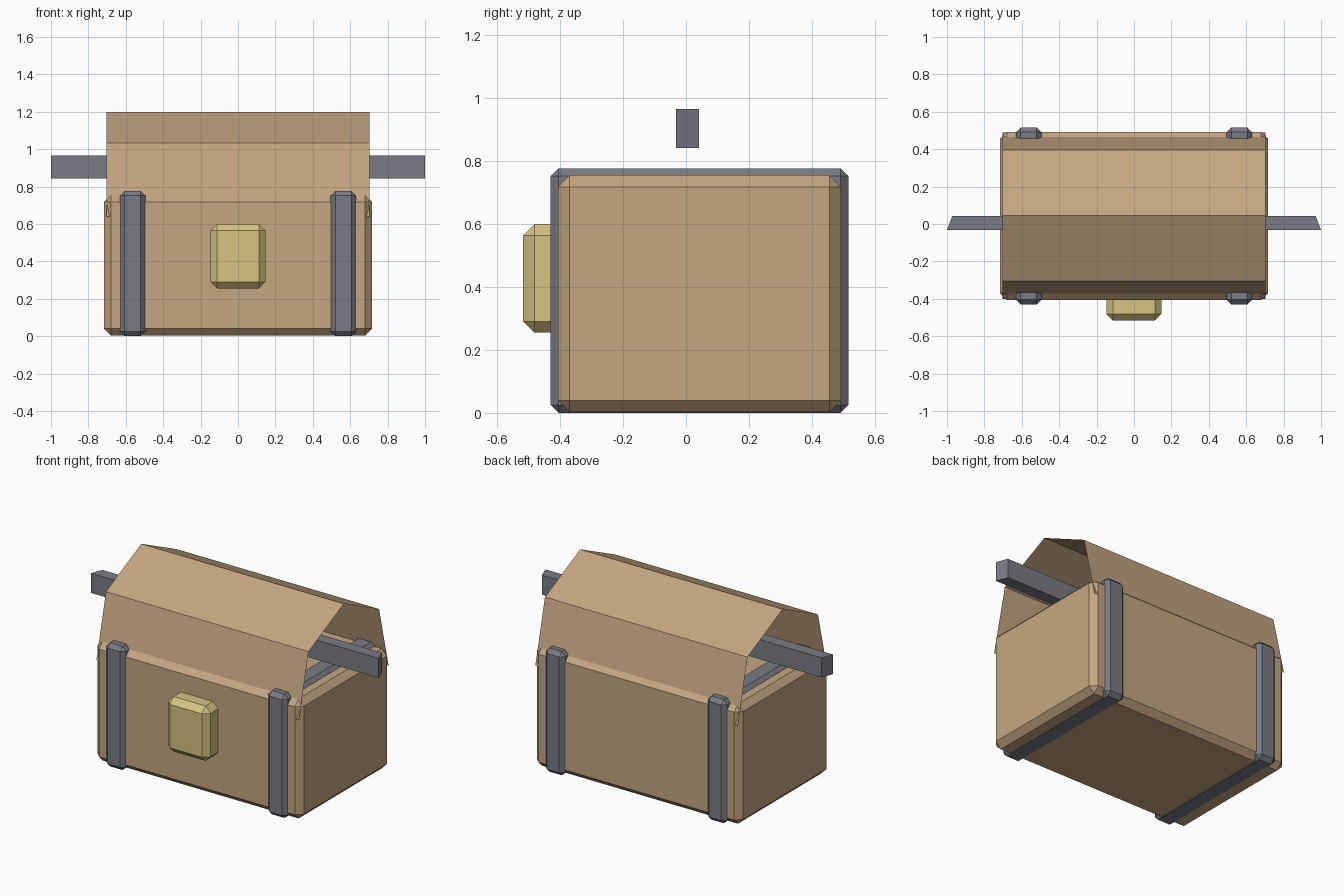
import bpy, bmesh

if "Cube" in bpy.data.objects:
    bpy.data.objects.remove(bpy.data.objects["Cube"])


def material(name, rgb):
    m = bpy.data.materials.new(name)
    m.diffuse_color = (*rgb, 1)
    m.use_nodes = True
    m.node_tree.nodes["Principled BSDF"].inputs["Base Color"].default_value = m.diffuse_color
    return m


wood = material("wood", (0.55, 0.38, 0.22))
iron = material("iron", (0.19, 0.20, 0.23))
brass = material("brass", (0.67, 0.54, 0.22))


def finish(name, bm, mat):
    me = bpy.data.meshes.new(name)
    bm.to_mesh(me)
    bm.free()
    me.materials.append(mat)
    ob = bpy.data.objects.new(name, me)
    bpy.context.collection.objects.link(ob)
    return ob


def box(name, lo, hi, bevel, mat, mitre=0):
    bm = bmesh.new()
    bmesh.ops.create_cube(bm, size=1)
    for v in bm.verts:
        back = v.co.y > 0
        for i in range(3):
            v.co[i] = hi[i] if v.co[i] > 0 else lo[i]
        if back:
            v.co.x += -mitre if v.co.x > 0 else mitre
    if bevel:
        bmesh.ops.bevel(bm, geom=bm.edges[:], offset=bevel, segments=1,
                        profile=0.5, affect='EDGES')
    return finish(name, bm, mat)


# Chest body
box("chest_body", (-0.717, -0.407, 0.003), (0.717, 0.493, 0.755), 0.037, wood)

# Iron straps around the body
for side, x in (("left", -0.563), ("right", 0.563)):
    box(side + "_strap", (x - 0.068, -0.43, 0), (x + 0.068, 0.516, 0.777), 0.025, iron)

# Front lock plate
box("lock", (-0.148, -0.517, 0.255), (0.147, -0.33, 0.60), 0.036, brass)

# Carrying bar with mitred ends
box("handle_bar", (-1, -0.032, 0.842), (1, 0.042, 0.965), 0, iron, mitre=0.028)

# Thin faceted lid, open at both ends
profile = [(-0.40, 0.64), (-0.305, 1.033), (0.045, 1.2), (0.395, 1.033), (0.49, 0.64)]
bm = bmesh.new()
rows = [[bm.verts.new((x, y, z)) for y, z in profile] for x in (-0.704, 0.704)]
for i in range(len(profile) - 1):
    bm.faces.new((rows[0][i], rows[1][i], rows[1][i + 1], rows[0][i + 1]))
finish("lid", bm, wood)
